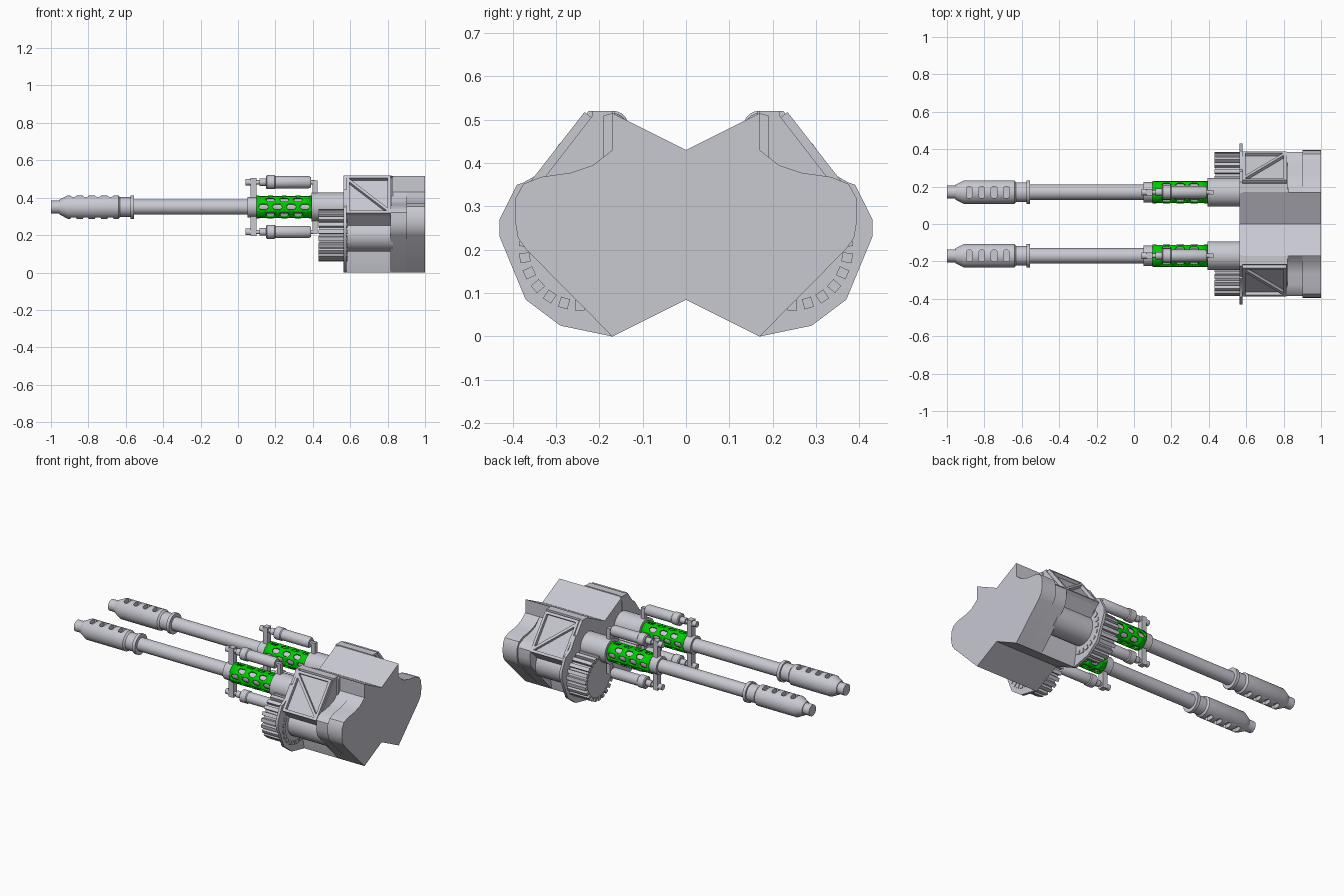
import bpy, bmesh, math
from mathutils import Vector, Matrix

if "Cube" in bpy.data.objects:
    bpy.data.objects.remove(bpy.data.objects["Cube"])


def material(name, col):
    m = bpy.data.materials.new(name)
    m.diffuse_color = (*col, 1)
    m.use_nodes = True
    m.node_tree.nodes["Principled BSDF"].inputs["Base Color"].default_value = m.diffuse_color
    return m


GREY = material("light_grey", (0.58, 0.58, 0.64))
GREEN = material("bright_green", (0.0, 0.62, 0.0))
BY, BZ = 0.17, 0.35            # barrel axis
DY, DZ = 0.245, 0.2            # drum axis


def finish(name, bm, mat=GREY, mirror=True, smooth=True):
    bmesh.ops.recalc_face_normals(bm, faces=bm.faces)
    me = bpy.data.meshes.new(name)
    bm.to_mesh(me)
    bm.free()
    me.materials.append(mat)
    ob = bpy.data.objects.new(name, me)
    bpy.context.collection.objects.link(ob)
    bpy.ops.object.select_all(action='DESELECT')
    ob.select_set(True)
    bpy.context.view_layer.objects.active = ob
    if smooth:
        bpy.ops.object.shade_smooth_by_angle(angle=math.radians(32))
    if mirror:
        mod = ob.modifiers.new("mirror", 'MIRROR')
        mod.use_axis = (False, True, False)
        mod.use_mirror_merge = False
    return ob


def add_lathe(bm, profile, y, z, n=24):
    """Solid of revolution along x from (x, radius) pairs."""
    rings = [[bm.verts.new((x, y + r * math.cos(2 * math.pi * (i + .5) / n),
                            z + r * math.sin(2 * math.pi * (i + .5) / n)))
              for i in range(n)] for x, r in profile]
    for a, b in zip(rings, rings[1:]):
        for i in range(n):
            j = (i + 1) % n
            bm.faces.new((a[i], a[j], b[j], b[i]))
    bm.faces.new(rings[0])
    bm.faces.new(rings[-1])


def lathe(name, profile, y, z, n=24):
    bm = bmesh.new()
    add_lathe(bm, profile, y, z, n)
    return finish(name, bm)


def add_box(bm, c, size, rot=Matrix()):
    m = Matrix.Translation(c) @ rot.to_4x4() @ Matrix.Diagonal((*size, 1))
    bmesh.ops.create_cube(bm, size=1, matrix=m)


def add_prism(bm, pts, axis_fn, a, b):
    lo = [bm.verts.new(axis_fn(p, a)) for p in pts]
    hi = [bm.verts.new(axis_fn(p, b)) for p in pts]
    for i in range(len(pts)):
        j = (i + 1) % len(pts)
        bm.faces.new((lo[i], lo[j], hi[j], hi[i]))
    bm.faces.new(lo)
    bm.faces.new(hi)


def prism(name, pts, x0, x1, full=False):
    """Extrude a (y, z) outline along x; full joins it with its mirror image."""
    if full:
        pts = pts + [(-y, z) for y, z in reversed(pts) if y > 0]
    bm = bmesh.new()
    add_prism(bm, pts, lambda p, x: (x, p[0], p[1]), x0, x1)
    return finish(name, bm, mirror=not full)


# --- barrels with slotted muzzle brakes
lathe("barrel", [(-1, .035), (-.6, .035), (-.6, .041), (.4, .041)], BY, BZ)
brake = lathe("muzzle_brake", [(-.955, .04), (-.91, .063), (-.64, .063), (-.63, .053), (-.575, .053),
                               (-.575, .063), (-.555, .063), (-.555, .045)], BY, BZ, 32)
bm = bmesh.new()
for k in range(4):
    cx = -.88 + .066 * k
    slot = [(cx + sx * dx, BY + sy * dy) for sx, sy, dx, dy in (
        (1, -1, .008, .031), (1, -1, .016, .023), (1, 1, .016, .023), (1, 1, .008, .031),
        (-1, 1, .008, .031), (-1, 1, .016, .023), (-1, -1, .016, .023), (-1, -1, .008, .031))]
    for s in (1, -1):
        add_prism(bm, slot, lambda p, z: (p[0], p[1], z), BZ + s * .038, BZ + s * .08)
cutter = finish("slot_cutter", bm, mirror=False, smooth=False)
cutter.hide_render = True
mod = brake.modifiers.new("slots", 'BOOLEAN')
mod.operation, mod.object, mod.solver = 'DIFFERENCE', cutter, 'EXACT'
bpy.context.view_layer.objects.active = brake
bpy.ops.object.modifier_move_to_index(modifier="slots", index=0)
bpy.ops.object.modifier_apply(modifier="slots")
bpy.data.objects.remove(cutter)

# --- green perforated jacket: staggered cells, each with an octagonal hole
bm = bmesh.new()
X0, X1, R, COLS, ROWS = .1, .395, .061, 8, 4
px, pa = (X1 - X0) / ROWS, 2 * math.pi / COLS


def on_jacket(x, a):
    return bm.verts.new((x, BY + R * math.cos(a), BZ + R * math.sin(a)))


for c in range(COLS * 2):
    # half-width columns give a hexagonal stagger of the holes
    if c % 2:
        continue
    a = c * pa / 2
    odd = (c // 2) % 2
    cells = [X0 + px * (r + .5 + .5 * odd) for r in range(ROWS - odd)]
    for x in cells:
        ring = [(-1, -1), (0, -1), (1, -1), (1, 0), (1, 1), (0, 1), (-1, 1), (-1, 0)]
        outer = [on_jacket(x + u * px / 2, a + v * pa / 2) for u, v in ring]
        inner = [on_jacket(x + u * px * (.36 if v == 0 else .22), a + v * pa * (.34 if u else .36))
                 for u, v in ring]
        for i in range(8):
            j = (i + 1) % 8
            bm.faces.new((outer[i], outer[j], inner[j], inner[i]))
    if odd:
        for xa, xb in ((X0, X0 + px / 2), (X1 - px / 2, X1)):
            for v in (-1, 0):
                bm.faces.new([on_jacket(x, a + w * pa / 2)
                              for x, w in ((xa, v), (xb, v), (xb, v + 1), (xa, v + 1))])
bmesh.ops.remove_doubles(bm, verts=bm.verts, dist=1e-5)
jacket = finish("perforated_jacket", bm, GREEN)
mod = jacket.modifiers.new("thickness", 'SOLIDIFY')
mod.thickness, mod.offset = .01, -1

# --- collars and breech sleeves
lathe("front_collar", [(.05, .05), (.05, .055), (.103, .055), (.103, .045)], BY, BZ)
lathe("breech_sleeve", [(.392, .077), (.6, .077)], BY, BZ, 32)

# --- recoil cylinders above and below each barrel
for label, z in (("upper", .483), ("lower", .217)):
    lathe(label + "_recoil_cylinder", [(.115, .02), (.15, .02), (.15, .032), (.155, .038), (.195, .038),
                                       (.2, .033), (.38, .033), (.39, .027)], BY, z)
    lathe(label + "_recoil_rod", [(.04, .018), (.07, .018), (.07, .012), (.41, .012)], BY, z, 12)
bm = bmesh.new()
add_box(bm, (.083, BY, BZ), (.032, .036, .31))
add_box(bm, (.412, BY, BZ), (.025, .026, .286))
finish("recoil_brackets", bm, smooth=False)

# --- ribbed ammunition drums
bm = bmesh.new()
add_lathe(bm, [(.435, .122), (.57, .122)], DY, DZ, 32)
for k in range(22):
    t = 2 * math.pi * (k + .5) / 22
    add_box(bm, (.507, DY + .128 * math.cos(t), DZ + .128 * math.sin(t)), (.155, .024, .022),
            Matrix.Rotation(t, 3, 'X'))
finish("ribbed_drum", bm)
lathe("drum_housing", [(.57, .088), (.83, .088)], DY, DZ, 32)

# --- thin side flange plates
prism("flange_plate", [(.17, 0), (.29, .025), (.37, .085), (.43, .23), (.43, .27), (.39, .35), (.375, .355),
                       (.34, .375), (.292, .445), (.28, .445), (.225, .52), (.165, .52)], .563, .58)

# --- central receiver and sloped shoulder bodies
prism("receiver", [(0, .085), (.17, 0), (.19, .1), (.19, .51), (.17, .515), (0, .43)], .565, .83, True)
prism("shoulder", [(.16, .235), (.3, .235), (.372, .308), (.217, .508), (.217, .52), (.17, .52)], .575, .82)

# --- truss frame lying on the sloped shoulder
bm = bmesh.new()
top, low = Vector((0, .225, .51)), Vector((0, .379, .312))
slope = (low - top).normalized()
normal = slope.cross(Vector((1, 0, 0))).normalized()


def bar(x0, s0, x1, s1, width=.016):
    p = top.lerp(low, s0) + Vector((x0, 0, 0))
    q = top.lerp(low, s1) + Vector((x1, 0, 0))
    d = (q - p).normalized()
    add_box(bm, (p + q) / 2, ((q - p).length, width, .024),
            Matrix((d, normal.cross(d), normal)).transposed())


for ends in ((.58, .03, .815, .03), (.58, .97, .815, .97), (.588, 0, .588, 1), (.807, 0, .807, 1),
             (.59, .1, .805, .93)):
    bar(*ends)
finish("truss_frame", bm, smooth=False)

# --- rear armoured block with scooped upper corners
rear = [(0, .085), (.17, 0), (.368, .2), (.388, .228), (.395, .27), (.393, .32), (.375, .352), (.335, .368),
        (.265, .378), (.215, .395), (.17, .43), (.17, .515), (0, .43)]
prism("rear_block", rear, .9, 1, True)
prism("rear_block_front", [(y - .009 if y > .3 else y, z - .012 if .34 < z < .43 and y > 0 else z)
                           for y, z in rear], .815, .9, True)
